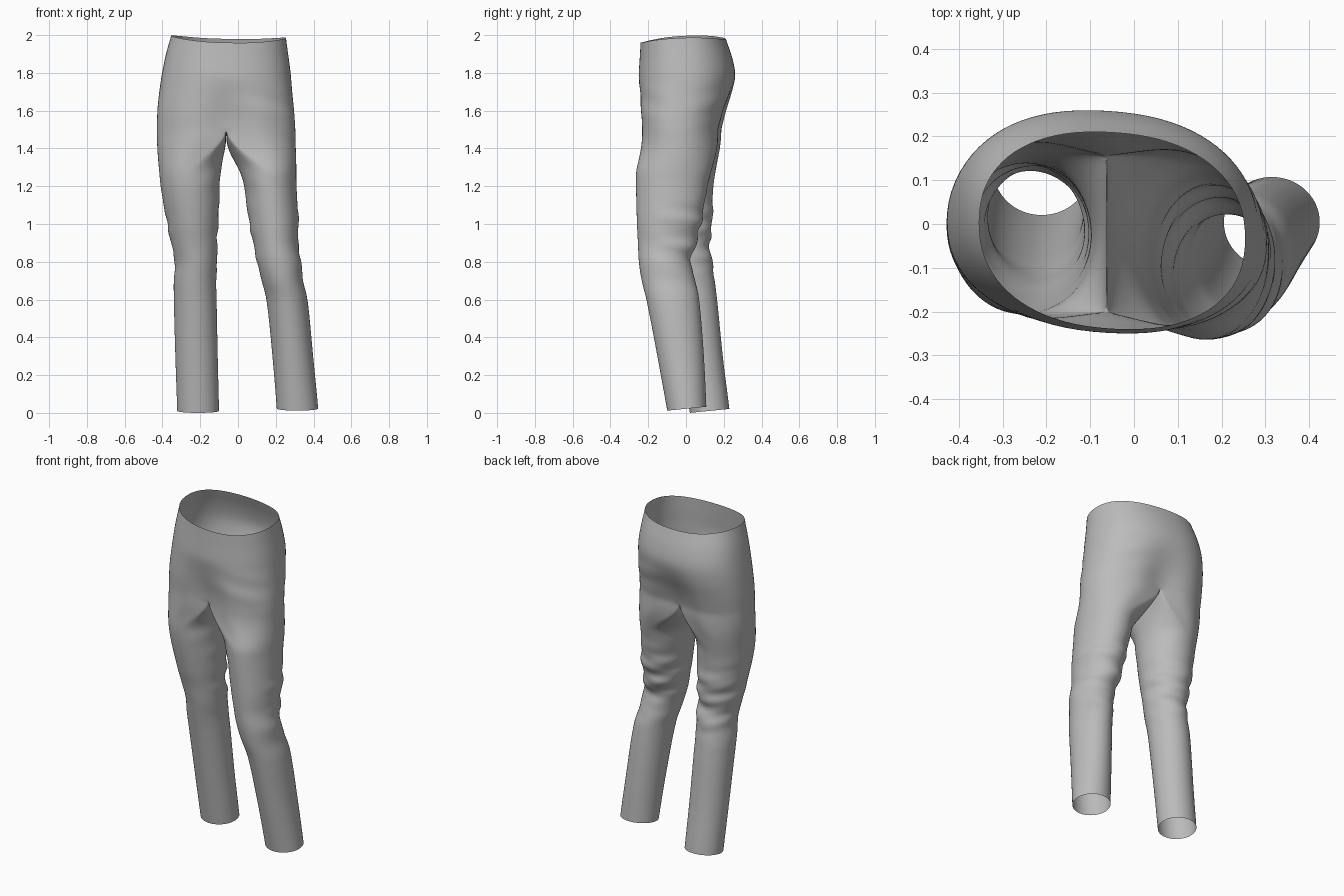
import bpy, bmesh, math
from math import sin, cos, pi, exp

cube = bpy.data.objects.get("Cube")
if cube:
    bpy.data.objects.remove(cube, do_unlink=True)

HALF = 20          # segments in half of a ring
CROTCH = 1.5       # height where the hips split into legs
STEP = 0.025       # spacing of rows

# Stations: height, then lowest x, highest x, front y, back y
HIPS = [(2.0, -.355, .255, -.24, .21), (1.9, -.383, .268, -.245, .243),
        (1.8, -.403, .28, -.25, .26), (1.7, -.418, .288, -.25, .25),
        (1.6, -.428, .298, -.25, .225), (1.5, -.43, .305, -.245, .2)]
LEFT = [(1.5, -.06, .305, -.255, .19), (1.4, -.02, .31, -.264, .165),
        (1.2, .03, .31, -.265, .115), (1.0, .06, .322, -.26, .08),
        (.9, .08, .318, -.255, .055), (.8, .1, .335, -.25, .025),
        (.7, .125, .345, -.235, .05), (.6, .15, .368, -.21, .07),
        (.3, .182, .398, -.152, .095), (0, .205, .425, -.1, .108)]
RIGHT = [(1.5, -.43, -.06, -.23, .19), (1.4, -.425, -.085, -.215, .18),
         (1.2, -.41, -.095, -.2, .145), (1.0, -.375, -.105, -.165, .14),
         (.9, -.355, -.11, -.14, .125), (.8, -.335, -.11, -.12, .14),
         (.7, -.34, -.115, -.1, .152), (.6, -.34, -.113, -.08, .165),
         (.3, -.332, -.107, -.028, .195), (0, -.322, -.1, .02, .23)]


def smooth(t):
    t = max(0, min(1, t))
    return t * t * (3 - 2 * t)


def bell(v, middle, width):
    return exp(-((v - middle) / width) ** 2)


def sample(stations, z):
    """Smoothly interpolated (centre x, centre y, radius x, radius y)."""
    last = len(stations) - 1
    i = next((k for k in range(last) if z >= stations[k + 1][0] - 1e-6), last - 1)
    a, b = stations[i], stations[i + 1]
    before, after = stations[max(i - 1, 0)], stations[min(i + 2, last)]
    t = (z - a[0]) / (b[0] - a[0])
    span = b[0] - a[0]
    out = []
    for k in range(1, 5):
        m0 = (b[k] - before[k]) / (b[0] - before[0]) * span
        m1 = (after[k] - a[k]) / (after[0] - a[0]) * span
        out.append((2*t**3 - 3*t**2 + 1) * a[k] + (t**3 - 2*t**2 + t) * m0
                   + (3*t**2 - 2*t**3) * b[k] + (t**3 - t**2) * m1)
    x0, x1, y0, y1 = out
    return (x0 + x1) / 2, (y0 + y1) / 2, (x1 - x0) / 2, (y1 - y0) / 2


def power(v, e):
    return math.copysign(abs(v) ** e, v) if abs(v) > 1e-9 else 0.0


def hip_point(z, angle, side):
    cx, cy, rx, ry = sample(HIPS, z)
    c, s = power(cos(angle), .88), power(sin(angle), .88)
    x = cx + side * rx * c
    groin = smooth((1.8 - z) / .3) * bell(c, 0, .3)
    y = cy + ry * s * (1 - .2 * groin) - .06 * side * c * rx
    # waistline dips at the front, rises at the sides
    rim = smooth((z - 1.7) / .3)
    lift = -.03 + .027 * c * c + .01 * s - .012 * max(0, side * c)
    # creases across the outer hip
    y += .005 * sin(z * 45 + x * 14) * abs(c) * bell(z, 1.64, .09) * (side > 0)
    return x, y, z + rim * lift


def leg_point(z, angle, side, stations):
    cx, cy, rx, ry = sample(stations, z)
    c, s = cos(angle), sin(angle)
    # folds gathered behind the knee, running around the leg
    gather = bell(z, .92, .17) * smooth(.55 + .6 * s)
    fold = sin(z * 48 + 2.2 * sin(angle + .6) + side) + .5 * sin(z * 83 - 3 * c)
    r = 1 + .055 * gather * fold
    # long soft drag lines on the inner thigh
    r += .02 * sin(z * 30 + angle * 2) * bell(z, 1.25, .12) * smooth(-c)
    x, y = cx + side * rx * c * r, cy + ry * s * r
    # top of the leg blends into half of the hip outline
    if c > -1e-6:
        hx, hy, _ = hip_point(CROTCH, angle, side)
    else:
        hx, front, _ = hip_point(CROTCH, -pi / 2, side)
        back = hip_point(CROTCH, pi / 2, side)[1]
        hy = front + (back - front) * (1 + s) / 2
    w = smooth((CROTCH - z) / .24)
    x, y = hx + (x - hx) * w, hy + (y - hy) * w
    saddle = .02 * max(0, -c) * smooth(1 - (CROTCH - z) / .3)
    hem = smooth((.3 - z) / .3) * (.1 * (y - cy + ry) + .012 * (side > 0))
    return x, y, z - saddle + hem


def add_side(bm, side, stations):
    angles = [-pi / 2 + pi * k / HALF for k in range(2 * HALF)]
    rows = round((2 - CROTCH) / STEP)
    hips = [[bm.verts.new(hip_point(2 - r * STEP, -pi / 2 + pi * k / HALF, side))
             for k in range(HALF + 1)] for r in range(rows)]
    legs = [[bm.verts.new(leg_point(CROTCH - r * STEP, a, side, stations))
             for a in angles] for r in range(round(CROTCH / STEP) + 1)]
    hips.append(legs[0][:HALF + 1])

    def quads(upper, lower, closed):
        n = len(upper)
        for k in range(n if closed else n - 1):
            j = (k + 1) % n
            face = [upper[k], lower[k], lower[j], upper[j]]
            bm.faces.new(face if side > 0 else face[::-1])

    for upper, lower in zip(hips, hips[1:]):
        quads(upper, lower, False)
    for upper, lower in zip(legs, legs[1:]):
        quads(upper, lower, True)


# Cloth colour
cloth = bpy.data.materials.new("grey_cloth")
cloth.use_nodes = True
colour = (.5, .5, .5, 1)
cloth.diffuse_color = colour
shader = next(n for n in cloth.node_tree.nodes if n.type == 'BSDF_PRINCIPLED')
shader.inputs["Base Color"].default_value = colour
shader.inputs["Roughness"].default_value = .8

# Trousers: two sides welded along the centre and crotch seams
bm = bmesh.new()
add_side(bm, 1, LEFT)
add_side(bm, -1, RIGHT)
bmesh.ops.remove_doubles(bm, verts=bm.verts, dist=.0005)
bmesh.ops.recalc_face_normals(bm, faces=bm.faces)
mesh = bpy.data.meshes.new("trousers")
bm.to_mesh(mesh)
bm.free()
mesh.materials.append(cloth)
trousers = bpy.data.objects.new("trousers", mesh)
bpy.context.collection.objects.link(trousers)
trousers.modifiers.new("soft_cloth", 'SUBSURF').levels = 1
trousers.modifiers["soft_cloth"].render_levels = 1
mesh.shade_smooth()
